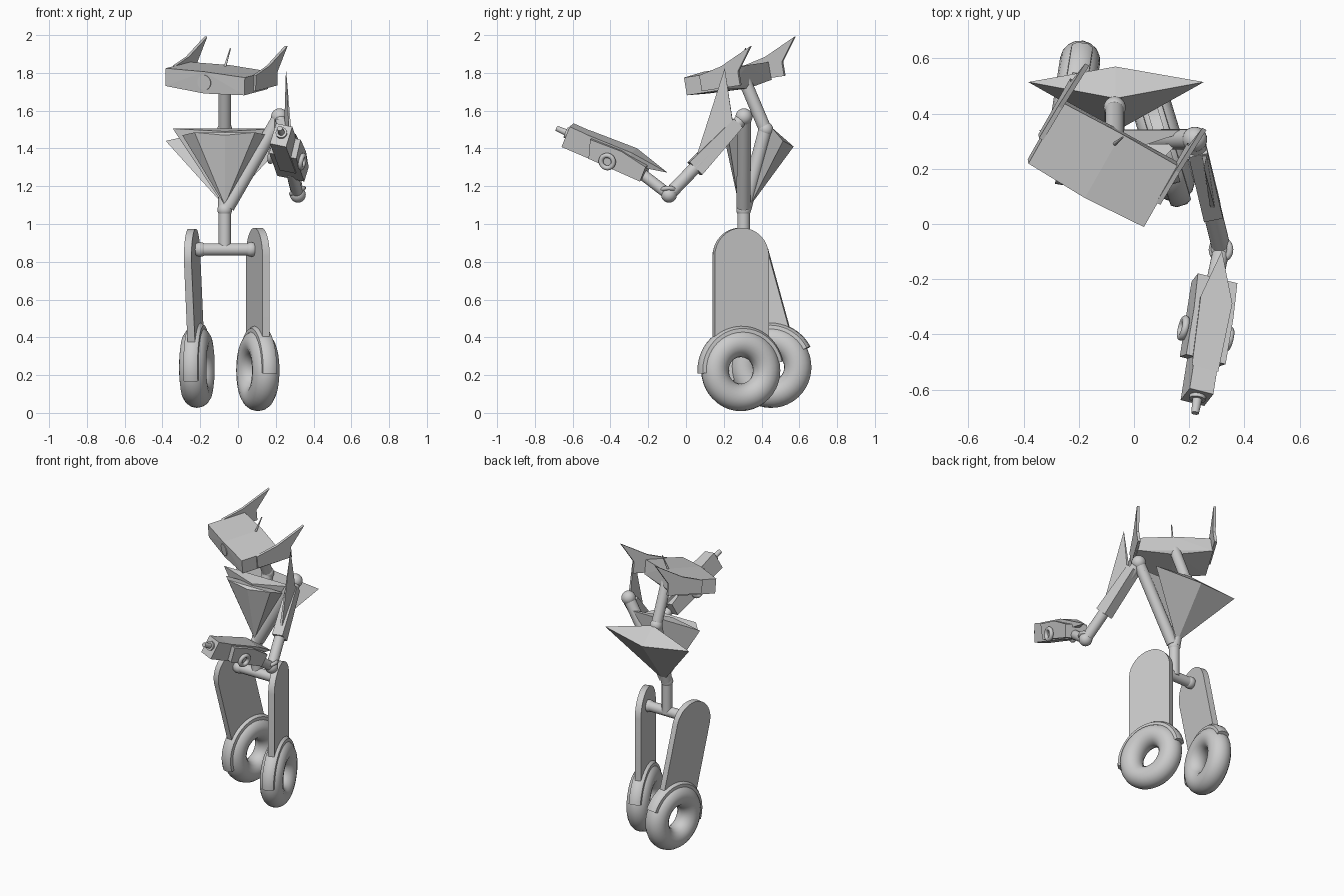
import bpy, bmesh, math
from mathutils import Matrix, Vector

if "Cube" in bpy.data.objects:
    bpy.data.objects.remove(bpy.data.objects["Cube"])

def finish(name, bm, m=None, smooth=False):
    bmesh.ops.recalc_face_normals(bm, faces=bm.faces)
    if m is not None:
        bm.transform(m)
    me = bpy.data.meshes.new(name)
    bm.to_mesh(me)
    bm.free()
    ob = bpy.data.objects.new(name, me)
    bpy.context.collection.objects.link(ob)
    if smooth:
        bpy.context.view_layer.objects.active = ob
        ob.select_set(True)
        bpy.ops.object.shade_smooth_by_angle(angle=math.radians(40))
        ob.select_set(False)
    return ob

def tube(name, a, b, r, r2=None, m=None):
    a, b = Vector(a), Vector(b)
    d = b - a
    bm = bmesh.new()
    bmesh.ops.create_cone(bm, cap_ends=True, segments=24, radius1=r, radius2=r if r2 is None else r2,
                          depth=d.length)
    bm.transform(Matrix.Translation((a + b) / 2) @ d.to_track_quat('Z', 'Y').to_matrix().to_4x4())
    return finish(name, bm, m, True)

def ball(name, c, r):
    bm = bmesh.new()
    bmesh.ops.create_uvsphere(bm, u_segments=24, v_segments=12, radius=r)
    return finish(name, bm, Matrix.Translation(c), True)

def hull(name, pts, m=None):
    bm = bmesh.new()
    for p in pts:
        bm.verts.new(p)
    bmesh.ops.convex_hull(bm, input=bm.verts)
    return finish(name, bm, m)

def slab(name, yz, x0, x1, m=None, smooth=False):
    """extrude a side profile (y, z) from x0 to x1"""
    bm = bmesh.new()
    f = bm.faces.new([bm.verts.new((x0, y, z)) for y, z in yz])
    ext = bmesh.ops.extrude_face_region(bm, geom=[f])['geom']
    bmesh.ops.translate(bm, vec=(x1 - x0, 0, 0), verts=[v for v in ext if isinstance(v, bmesh.types.BMVert)])
    return finish(name, bm, m, smooth)

def sweep(name, section, a0, a1, steps, m, closed=False):
    """sweep an (x, radius) section around the x axis, angle from the front"""
    bm = bmesh.new()
    n = steps if closed else steps + 1
    rings = []
    for i in range(n):
        a = math.radians(a0 + (a1 - a0) * i / steps)
        rings.append([bm.verts.new((x, -r * math.cos(a), r * math.sin(a))) for x, r in section])
    k = len(section)
    for i in range(steps):
        p, q = rings[i], rings[(i + 1) % n]
        for j in range(k):
            bm.faces.new((p[j], p[(j + 1) % k], q[(j + 1) % k], q[j]))
    if not closed:
        bm.faces.new(rings[0])
        bm.faces.new(rings[-1])
    return finish(name, bm, m, True)

def ring(name, R, r, m, n=40):
    sec = [(r * math.cos(t * math.tau / 16), R + r * math.sin(t * math.tau / 16)) for t in range(16)]
    return sweep(name, sec, 0, 360, n, m, True)

def frame(o, x, back):
    x = Vector(x).normalized()
    b = Vector(back)
    b = (b - x * b.dot(x)).normalized()
    m = Matrix((x, b, x.cross(b))).transposed().to_4x4()
    m.translation = Vector(o)
    return m

# legs: rounded plate, tyre and mudguard
def leg(side, pivot, yaw, tilt):
    m = (Matrix.Translation(pivot) @ Matrix.Rotation(math.radians(yaw), 4, 'Z')
         @ Matrix.Rotation(math.radians(tilt), 4, 'X'))
    prof = [(.15 * math.cos(math.pi * i / 16), .15 * math.sin(math.pi * i / 16)) for i in range(17)]
    slab(side + "_leg_plate", prof + [(-.15, -.45), (.15, -.45)], -.02, .02, m, True)
    w = m @ Matrix.Translation((0, 0, -.605))
    ring(side + "_tyre", .143, .073, w)
    sec = [(-.04, .195), (-.038, .222), (-.02, .234), (.02, .234), (.038, .222), (.04, .195)]
    sweep(side + "_mudguard", sec, -4, 168, 28, w)

leg("right", (.105, .29, .83), 17, 0)
leg("left", (-.243, .29, .825), -9, 15.6)
tube("hip_bar", (-.23, .3, .865), (.1, .3, .865), .033)
ball("hip_joint_right", (.07, .3, .865), .039)
ball("hip_joint_left", (-.2, .3, .865), .039)

# spine, neck and shoulder strut
tube("waist", (-.07, .305, .86), (-.07, .305, 1.08), .033)
ball("waist_joint", (-.07, .305, 1.075), .039)
tube("spine", (-.07, .31, 1.08), (-.07, .42, 1.5), .036)
ball("neck_joint", (-.07, .422, 1.5), .04)
tube("neck", (-.07, .42, 1.5), (-.07, .31, 1.76), .034)
tube("shoulder_strut", (-.055, .305, 1.09), (.22, .307, 1.567), .037)
ball("shoulder_joint", (.22, .307, 1.567), .045)

# chest and back shells
hull("back_shell", [(-.383, .514, 1.44), (.253, .514, 1.44), (-.067, .57, 1.41),
                    (-.067, .455, 1.51), (-.067, .335, 1.09)])
hull("chest_shell", [(-.345, .34, 1.505), (.205, .34, 1.505), (-.07, .25, 1.49), (-.07, .3, 1.09)])
hull("chest_plate", [(-.295, .29, 1.47), (-.23, .22, 1.485), (.09, .22, 1.485), (.155, .29, 1.47),
                     (-.07, .2, 1.47), (-.07, .28, 1.1)])

# head with ears, eye and antenna
H = frame((.036, -.011, 1.775), (.870, -.478, -.103), (.49, .86, .13))
hull("head", [(x, y, z) for x in (-.48, 0) for y in (0, .255) for z in (0, -.095)]
     + [(-.24, -.01, .008), (-.24, .26, .008), (-.24, -.005, -.11), (-.24, .24, -.115)], H)
ear = [(.1, -.085), (.335, -.085), (.335, -.01), (.435, .112), (.24, .03), (.1, 0)]
slab("right_ear", ear, -.005, .012, H)
slab("left_ear", ear, -.492, -.475, H)
tube("eye", (-.24, -.012, -.05), (-.24, .03, -.05), .04, m=H)
tube("antenna", (-.07, .29, 1.83), (-.04, .315, 1.93), .007, .003)

# arm
S, E = Vector((.22, .307, 1.567)), Vector((.317, -.09, 1.155))
A = frame(S, (.97, .2, .03), E - S)      # local y runs down the arm
L = (E - S).length
tube("upper_arm", S, E, .034)
hull("arm_sleeve", [(x, y, z) for x in (-.035, .035) for y, z in
                    ((.05, .03), (.05, -.035), (L * .66, .05), (L * .66, -.045))], A)
hull("shoulder_blade", [(.254, .205, 1.825), (.245, .25, 1.53), (.265, .25, 1.52), (.275, .07, 1.36),
                        (.3, .03, 1.28), (.28, .03, 1.28)])
ball("elbow_joint", E, .042)
tube("forearm", E, (.285, -.24, 1.27), .03)
ring("elbow_collar", .036, .012, Matrix.Translation((.315, -.093, 1.175))
     @ Matrix.Rotation(math.radians(65), 4, 'Y'), 24)

# arm-mounted blaster
G = frame((.265, -.39, 1.365), (.95, -.237, -.2), (.14, .9, -.4))
slab("blaster_nose", [(-.262, .06), (-.262, -.06), (.1, -.055), (.1, .06)], -.045, .045, G)
slab("blaster_body", [(-.13, .05), (-.1, -.05), (.2, -.05), (.2, .035), (.05, .06)], -.075, .075, G)
hull("blaster_fin", [(-.05, -.17, .06), (.05, -.17, .06), (-.06, .1, .072), (.06, .1, .072),
                     (-.05, .1, 0), (.05, .1, 0), (0, .31, .035)], G)
tube("blaster_collar", (0, -.255, .01), (0, -.275, .01), .03, m=G)
tube("blaster_barrel", (0, -.25, .01), (0, -.33, .01), .019, .014, m=G)
for side, s in (("left", -1), ("right", 1)):
    ring(side + "_blaster_ring", .034, .013, G @ Matrix.Translation((s * .085, 0, -.02)), 24)
